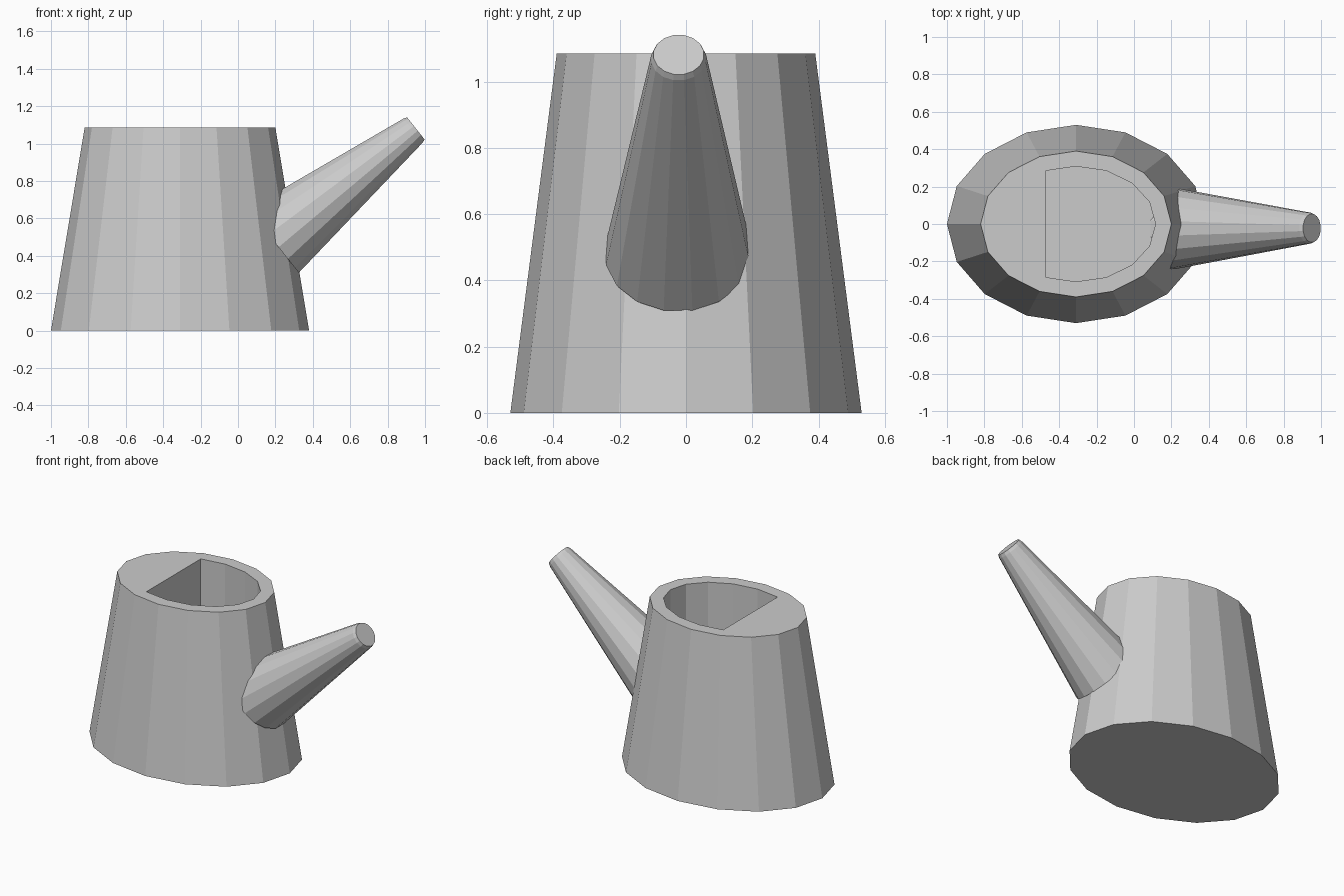
import bpy, bmesh
from math import cos, sin, pi
from mathutils import Vector

if "Cube" in bpy.data.objects:
    bpy.data.objects.remove(bpy.data.objects["Cube"])

N = 16


def ring(bm, center, u, v, ru, rv, steps):
    """Vertices on an ellipse spanned by u and v, at the given steps of 1/N turn."""
    return [bm.verts.new(center + u * (ru * cos(2 * pi * k / N)) + v * (rv * sin(2 * pi * k / N)))
            for k in steps]


def bridge(bm, a, b, closed=True):
    n = len(a)
    for i in range(n if closed else n - 1):
        j = (i + 1) % n
        bm.faces.new((a[i], a[j], b[j], b[i]))


def finish(bm, name):
    bmesh.ops.recalc_face_normals(bm, faces=bm.faces)
    mesh = bpy.data.meshes.new(name)
    bm.to_mesh(mesh)
    bm.free()
    obj = bpy.data.objects.new(name, mesh)
    bpy.context.collection.objects.link(obj)
    return obj


X, Y = Vector((1, 0, 0)), Vector((0, 1, 0))


def at(z):
    return Vector((-0.31, 0, z))


# Body: tapered oval can with a pocket that has one flat wall
bm = bmesh.new()
steps = range(-5, 11)
base = ring(bm, at(0), X, Y, 0.69, 0.53, steps)
top = ring(bm, at(1.085), X, Y, 0.51, 0.39, steps)
bm.faces.new(base)
bridge(bm, base, top)
mouth = ring(bm, at(1.085), X, Y, 0.425, 0.308, range(-5, 6))
floor = ring(bm, at(0.67), X, Y, 0.425, 0.308, range(-5, 6))
bridge(bm, top[:11], mouth, closed=False)           # rim
bm.faces.new(top[10:] + [top[0], mouth[0], mouth[-1]])  # part cover
bridge(bm, mouth, floor)                            # pocket walls
bm.faces.new(floor)
finish(bm, "can_body")

# Spout: slanted cone with a small chamfer at the tip
bm = bmesh.new()
start, tip = Vector((0.19, -0.024, 0.48)), Vector((0.951, -0.022, 1.081))
axis = (tip - start).normalized()
side = axis.cross(Y).normalized()
half = [k + 0.5 for k in range(N)]
loops = [ring(bm, c, side, Y, r, r, half) for c, r in
         ((start, 0.222), (tip - axis * 0.02, 0.084), (tip, 0.077))]
for a, b in zip(loops, loops[1:]):
    bridge(bm, a, b)
bm.faces.new(loops[0])
bm.faces.new(loops[-1])
finish(bm, "spout")
